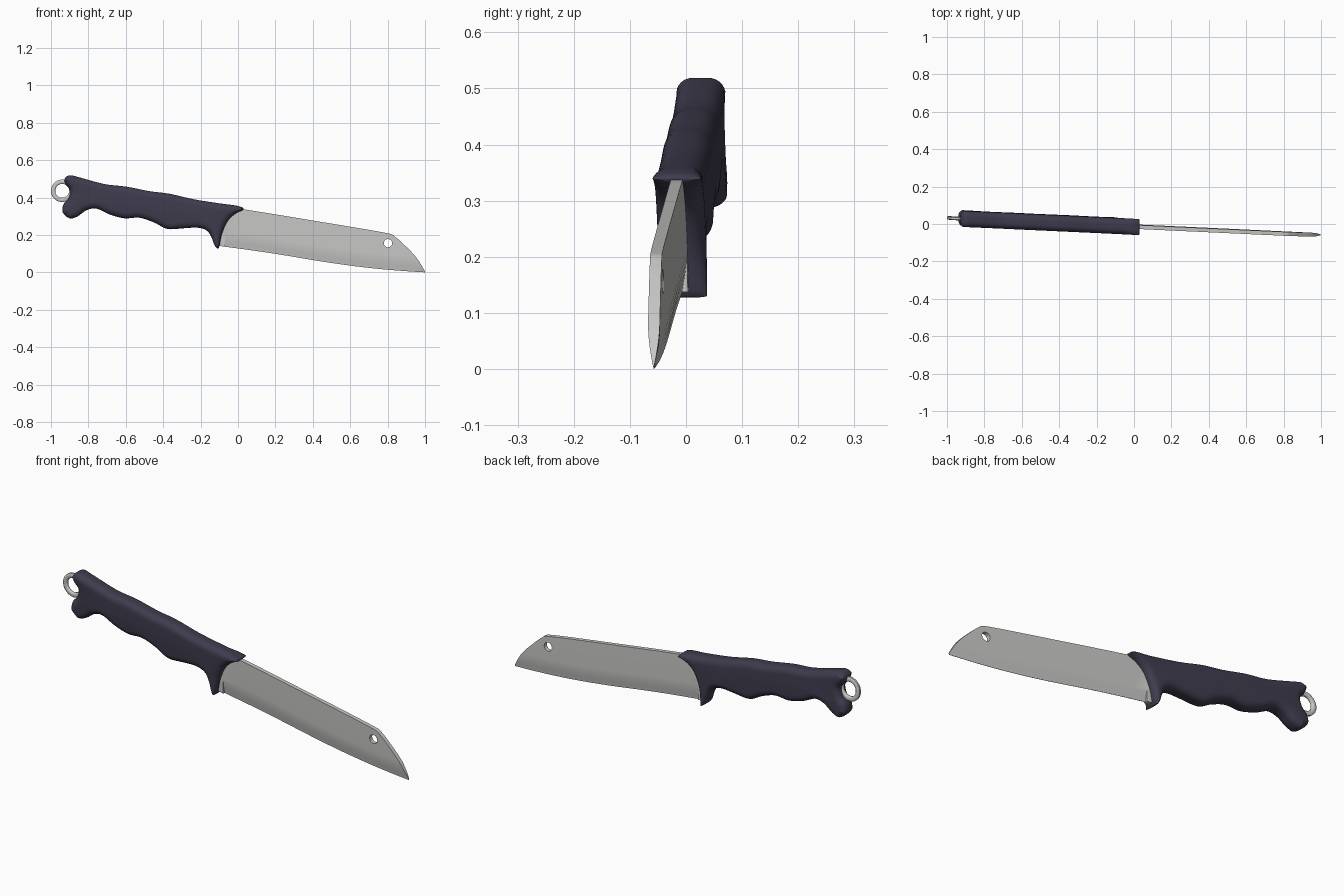
import bpy, bmesh, math
from mathutils import Vector, Matrix

if "Cube" in bpy.data.objects:
    bpy.data.objects.remove(bpy.data.objects["Cube"])


def material(name, rgb):
    m = bpy.data.materials.new(name)
    m.diffuse_color = (*rgb, 1)
    m.use_nodes = True
    m.node_tree.nodes["Principled BSDF"].inputs["Base Color"].default_value = m.diffuse_color
    return m


steel = material("steel", (0.58, 0.58, 0.57))
grip = material("dark_purple_grip", (0.05, 0.044, 0.075))


def spline(pts, steps, closed):
    """Catmull-Rom samples through 2D points."""
    n, out = len(pts), []
    get = lambda i: Vector(pts[i % n] if closed else pts[max(0, min(n - 1, i))])
    for i in range(n if closed else n - 1):
        a, b, c, d = (get(i + k) for k in (-1, 0, 1, 2))
        for s in range(steps):
            t = s / steps
            out.append(0.5 * (2 * b + (c - a) * t + (2 * a - 5 * b + 4 * c - d) * t * t
                              + (3 * b - a - 3 * c + d) * t ** 3))
    if not closed:
        out.append(get(n - 1))
    return out


def interp(pts, x):
    for p, q in zip(pts, pts[1:]):
        if x <= q[0]:
            return p[1] + (q[1] - p[1]) * (x - p[0]) / (q[0] - p[0])
    return pts[-1][1]


def finish(name, bm, mat):
    """Lean the part slightly in plan and in roll, then make the object."""
    bmesh.ops.recalc_face_normals(bm, faces=bm.faces)
    for v in bm.verts:
        v.co.y += -0.011 - 0.05 * v.co.x - 0.022 * (v.co.z - 0.15)
    me = bpy.data.meshes.new(name)
    bm.to_mesh(me)
    bm.free()
    ob = bpy.data.objects.new(name, me)
    bpy.context.collection.objects.link(ob)
    me.materials.append(mat)
    return ob


def loft(bm, loops, wrap=False):
    rows = [[bm.verts.new(p) for p in loop] for loop in loops]
    n = len(rows[0])
    pairs = list(zip(rows, rows[1:])) + ([(rows[-1], rows[0])] if wrap else [])
    for a, b in pairs:
        for i in range(n):
            j = (i + 1) % n
            bm.faces.new((a[i], a[j], b[j], b[i]))
    if not wrap:
        bm.faces.new(rows[0])
        bm.faces.new(rows[-1][::-1])


def smooth(ob, angle):
    bpy.ops.object.select_all(action='DESELECT')
    ob.select_set(True)
    bpy.context.view_layer.objects.active = ob
    bpy.ops.object.shade_smooth_by_angle(angle=math.radians(angle))


# Handle: side outline with finger grooves, rounded over on both sides
outline = [(-0.90, 0.519), (-0.848, 0.508), (-0.714, 0.472), (-0.596, 0.458), (-0.473, 0.434),
           (-0.366, 0.42), (-0.233, 0.39), (-0.1, 0.369), (0.0, 0.355), (0.03, 0.337),
           (-0.015, 0.313), (-0.056, 0.273), (-0.086, 0.205), (-0.103, 0.131), (-0.124, 0.142),
           (-0.142, 0.187), (-0.168, 0.224), (-0.217, 0.239), (-0.286, 0.236), (-0.377, 0.232),
           (-0.447, 0.266), (-0.527, 0.292), (-0.607, 0.289), (-0.687, 0.31), (-0.757, 0.341),
           (-0.81, 0.332), (-0.858, 0.299), (-0.90, 0.289), (-0.937, 0.321), (-0.933, 0.364),
           (-0.906, 0.396), (-0.897, 0.438), (-0.92, 0.468), (-0.927, 0.5)]
edge = spline(outline, 5, True)
n = len(edge)
inward, limit = [], []
for i, p in enumerate(edge):
    t = (edge[(i + 1) % n] - edge[i - 1]).normalized()
    nrm = Vector((t.y, -t.x))
    # radius of the largest circle that fits inside the outline here
    r = min([(q - p).length_squared / (2 * nrm.dot(q - p))
             for q in edge if nrm.dot(q - p) > 1e-6] + [1])
    inward.append(nrm)
    limit.append(min(0.034, 0.85 * r))
half, round_y, steps = 0.043, 0.03, 6
loops = []
for side in (-1, 1):
    ring = []
    for k in range(steps + 1):
        a = math.pi / 2 * k / steps
        y = side * (half - round_y + round_y * math.sin(a))
        ring.append([(p.x + d.x * l * (1 - math.cos(a)), y, p.y + d.y * l * (1 - math.cos(a)))
                     for p, d, l in zip(edge, inward, limit)])
    loops += ring[::-1] if side < 0 else ring
bm = bmesh.new()
loft(bm, loops)
smooth(finish("handle", bm, grip), 50)

# Blade: columns along the length, thinned towards the cutting edge
spine = spline([(-0.1, 0.325), (0.0, 0.335), (0.03, 0.337), (0.4, 0.277), (0.78, 0.213),
                (0.837, 0.192), (0.89, 0.146), (0.944, 0.091), (0.976, 0.046), (1.0, 0.005)], 6, False)
cut = spline([(-0.1, 0.141), (0.1, 0.114), (0.25, 0.091), (0.436, 0.06), (0.6, 0.036),
              (0.757, 0.018), (0.89, 0.007), (1.0, 0.0)], 6, False)
xs = [-0.098, -0.0703, -0.07, 0.0, 0.03] + [0.03 + 0.05 * i for i in range(1, 15)]
xs += [0.78 + 0.01 * i for i in range(22)] + [0.9985]
thick, bevel_h = 0.0105, 0.08
sections = []
for x in xs:
    zb, zt = interp(cut, x), interp(spine, x)
    h = zt - zb
    levels = [min(bevel_h, h * 0.9) * f for f in (0, 0.12, 0.27, 0.45, 0.65, 0.85, 1)] + [h]
    side = []
    for d in levels:
        w = thick * max(0.06, math.sin(math.pi / 2 * min(1, d / bevel_h)))
        side.append((thick if x < -0.0701 else w, zb + d))
    sections.append([(x, -w, z) for w, z in side] + [(x, w, z) for w, z in side[::-1]])
bm = bmesh.new()
loft(bm, sections)
blade = finish("blade", bm, steel)

# Round hole near the blade tip
bm = bmesh.new()
bmesh.ops.create_cone(bm, cap_ends=True, segments=32, radius1=0.022, radius2=0.022, depth=0.1,
                      matrix=Matrix.Translation((0.802, 0, 0.156)) @ Matrix.Rotation(math.pi / 2, 4, 'X'))
cutter = finish("hole_cutter", bm, steel)
cutter.hide_render = True
mod = blade.modifiers.new("hole", 'BOOLEAN')
mod.operation, mod.object, mod.solver = 'DIFFERENCE', cutter, 'EXACT'
bpy.context.view_layer.objects.active = blade
bpy.ops.object.modifier_apply(modifier="hole")
bpy.data.objects.remove(cutter)
smooth(blade, 30)

# Hanging ring at the butt of the handle
profile = [(0.037, -0.005), (0.041, -0.009), (0.055, -0.009), (0.06, -0.005),
           (0.06, 0.005), (0.055, 0.009), (0.041, 0.009), (0.037, 0.005)]
bm = bmesh.new()
loft(bm, [[(-0.94 + r * math.cos(a), y, 0.436 + r * math.sin(a)) for r, y in profile]
          for a in (2 * math.pi * i / 40 for i in range(40))], wrap=True)
smooth(finish("hanging_ring", bm, steel), 50)
